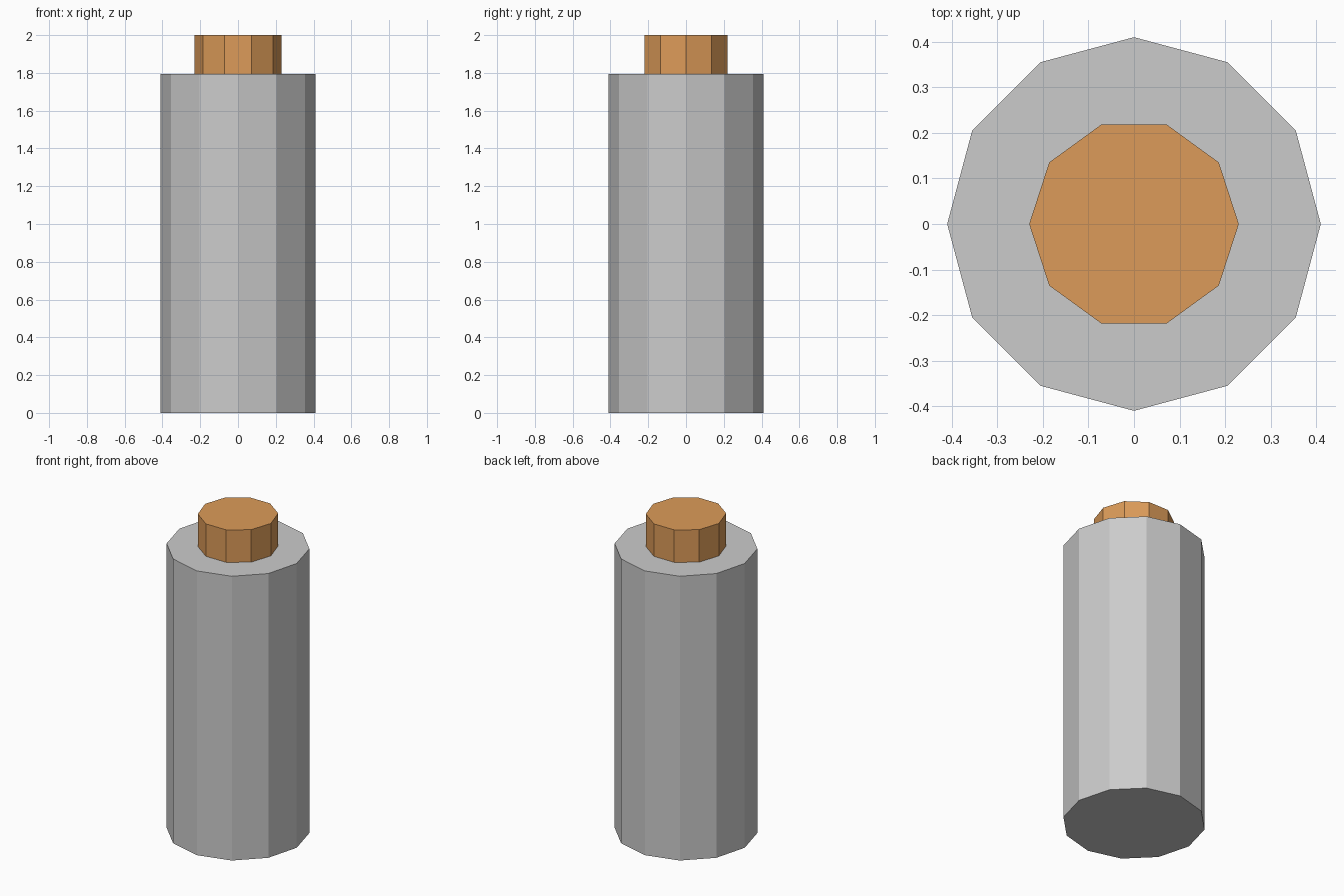
import bpy, bmesh
from math import cos, sin, tau

if "Cube" in bpy.data.objects:
    bpy.data.objects.remove(bpy.data.objects["Cube"])


def prism(name, sides, radius, z0, z1, color=None):
    """Flat-shaded upright prism with its first corner on +x."""
    bm = bmesh.new()
    ring = [bm.verts.new((radius * cos(tau * i / sides),
                          radius * sin(tau * i / sides), z0)) for i in range(sides)]
    base = bm.faces.new(ring)
    ext = bmesh.ops.extrude_face_region(bm, geom=[base], use_keep_orig=True)
    top = [v for v in ext["geom"] if isinstance(v, bmesh.types.BMVert)]
    bmesh.ops.translate(bm, verts=top, vec=(0, 0, z1 - z0))
    bmesh.ops.recalc_face_normals(bm, faces=bm.faces)
    mesh = bpy.data.meshes.new(name)
    bm.to_mesh(mesh)
    bm.free()
    obj = bpy.data.objects.new(name, mesh)
    bpy.context.collection.objects.link(obj)
    if color:
        mat = bpy.data.materials.new(name + "_color")
        mat.diffuse_color = color
        mat.use_nodes = True
        mat.node_tree.nodes["Principled BSDF"].inputs["Base Color"].default_value = mat.diffuse_color
        mesh.materials.append(mat)
    return obj


# Twelve-sided main cylinder
prism("body", 12, 0.41, 0.0, 1.795)

# Ten-sided orange terminal on top
prism("top_cap", 10, 0.23, 1.795, 2.0, (0.72, 0.33, 0.1, 1))
